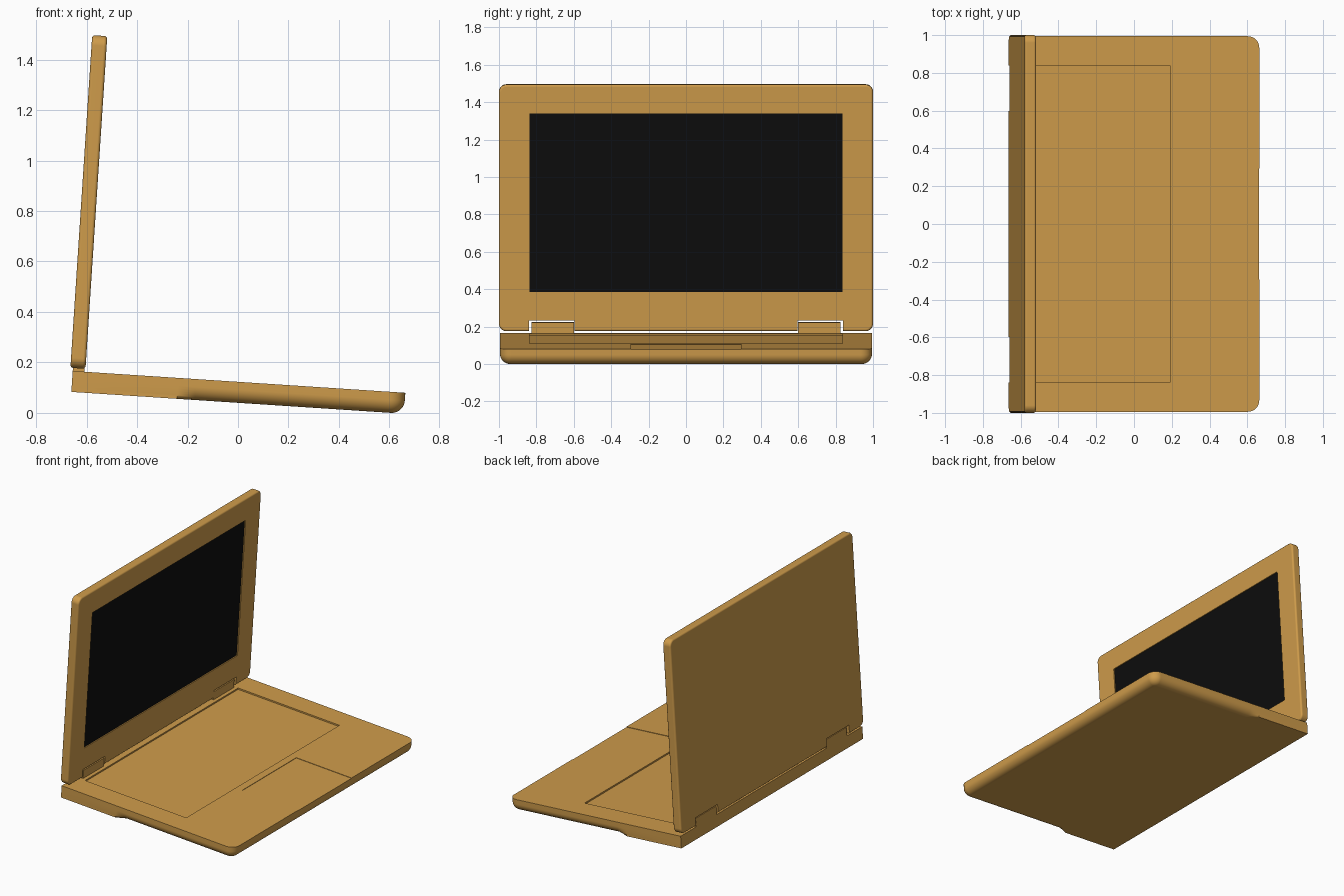
import bpy, bmesh, math

if "Cube" in bpy.data.objects:
    bpy.data.objects.remove(bpy.data.objects["Cube"])

TILT = math.radians(3.75)
ORIGIN = (-0.655, 0, 0.166)      # rear top edge of the base; everything is tilted about it


def material(name, rgb):
    m = bpy.data.materials.new(name)
    m.diffuse_color = (*rgb, 1)
    m.use_nodes = True
    m.node_tree.nodes["Principled BSDF"].inputs["Base Color"].default_value = m.diffuse_color
    return m


TAN = material("tan", (0.62, 0.33, 0.07))
BLACK = material("black", (0.004, 0.004, 0.004))


def add(name, bm, mat):
    bmesh.ops.recalc_face_normals(bm, faces=bm.faces)
    me = bpy.data.meshes.new(name)
    bm.to_mesh(me)
    bm.free()
    me.materials.append(mat)
    ob = bpy.data.objects.new(name, me)
    ob.location, ob.rotation_euler = ORIGIN, (0, TILT, 0)
    bpy.context.collection.objects.link(ob)
    return ob


def box(name, x, y, z, mat=TAN):
    """Box from (min, max) pairs."""
    bm = bmesh.new()
    bmesh.ops.create_cube(bm, size=1)
    for v in bm.verts:
        v.co = [lo + (hi - lo) * (c + 0.5) for c, (lo, hi) in zip(v.co, (x, y, z))]
    return add(name, bm, mat)


def loft(name, loops, mat=TAN):
    """Skin a stack of equal-length closed loops and cap both ends."""
    bm = bmesh.new()
    rings = [[bm.verts.new(p) for p in loop] for loop in loops]
    n = len(rings[0])
    for a, b in zip(rings, rings[1:]):
        for i in range(n):
            j = (i + 1) % n
            bm.faces.new((a[i], a[j], b[j], b[i]))
    bm.faces.new(rings[0])
    bm.faces.new(rings[-1])
    return add(name, bm, mat)


def cut(ob, *cutters):
    bpy.context.view_layer.objects.active = ob
    for c in cutters:
        m = ob.modifiers.new("cut", "BOOLEAN")
        m.operation, m.solver, m.object = "DIFFERENCE", "EXACT", c
        bpy.ops.object.modifier_apply(modifier=m.name)
        bpy.data.objects.remove(c)


def smooth(ob):
    bpy.ops.object.select_all(action="DESELECT")
    ob.select_set(True)
    bpy.context.view_layer.objects.active = ob
    bpy.ops.object.shade_smooth_by_angle(angle=math.radians(30))
    ob.modifiers.new("weighted_normals", "WEIGHTED_NORMAL").keep_sharp = True


def arc(cx, cy, r, start, n=8):
    """Quarter circle points counter-clockwise from start degrees."""
    return [(cx + r * math.cos(math.radians(start + 90 * i / n)),
             cy + r * math.sin(math.radians(start + 90 * i / n))) for i in range(n + 1)]


# Base: straight rear sides, rounded underside along front and front sides
L, W, T, R, F = 1.321, 0.994, 0.083, 0.06, 0.052


def base_loop(z, inset):
    h, r = W - inset, R - inset
    pts = [(0, -W), (0.42, -W), (0.49, -h)]
    pts += arc(L - R, -W + R, r, -90) + arc(L - R, W - R, r, 0)
    pts += [(0.49, h), (0.42, W), (0, W)]
    return [(x, y, z) for x, y in pts]


levels = [(0, 0)] + [(-T + F * (1 - math.sin(t)), F * (1 - math.cos(t)))
                     for t in (math.pi / 2 * i / 8 for i in range(9))]
base = loft("base", [base_loop(z, i) for z, i in levels])
cut(base,
    box("keyboard_cutter", (0.07, 0.847), (-0.838, 0.838), (-0.01, 0.1)),
    box("touchpad_cutter", (0.897, 1.5), (-0.295, 0.295), (-0.003, 0.1)))
smooth(base)

# Lid: rounded slab with softened edges
X0, X1, Z0, Z1, C, E = -0.01, 0.05, 0.012, 1.333, 0.04, 0.012


def lid_loop(x, inset):
    r = C - inset
    pts = (arc(1 - C, Z1 - C, r, 0) + arc(-1 + C, Z1 - C, r, 90)
           + arc(-1 + C, Z0 + C, r, 180) + arc(1 - C, Z0 + C, r, 270))
    return [(x, y, z) for y, z in pts]


edge = [(E * (1 - math.sin(t)), E * (1 - math.cos(t)))
        for t in (math.pi / 2 * i / 5 for i in range(6))]
lid = loft("lid", [lid_loop(X0 + d, i) for d, i in reversed(edge)]
           + [lid_loop(X1 - d, i) for d, i in edge])
S = ((-0.838, 0.838), (0.222, 1.178))
notches = [box("notch_cutter", (-0.1, 0.1), sorted((s * 0.597, s * 0.84)), (-0.1, 0.07))
           for s in (-1, 1)]
cut(lid, box("screen_cutter", (X1 - 0.01, 0.2), *S), *notches)
smooth(lid)

# Screen panel at the bottom of the lid recess
box("screen", (X1 - 0.012, X1 - 0.007), *S, BLACK)

# Hinge blocks standing on the base inside the lid notches
for side, s in (("left", -1), ("right", 1)):
    box(side + "_hinge", (0, 0.046), sorted((s * 0.6, s * 0.825)), (-0.02, 0.058))
